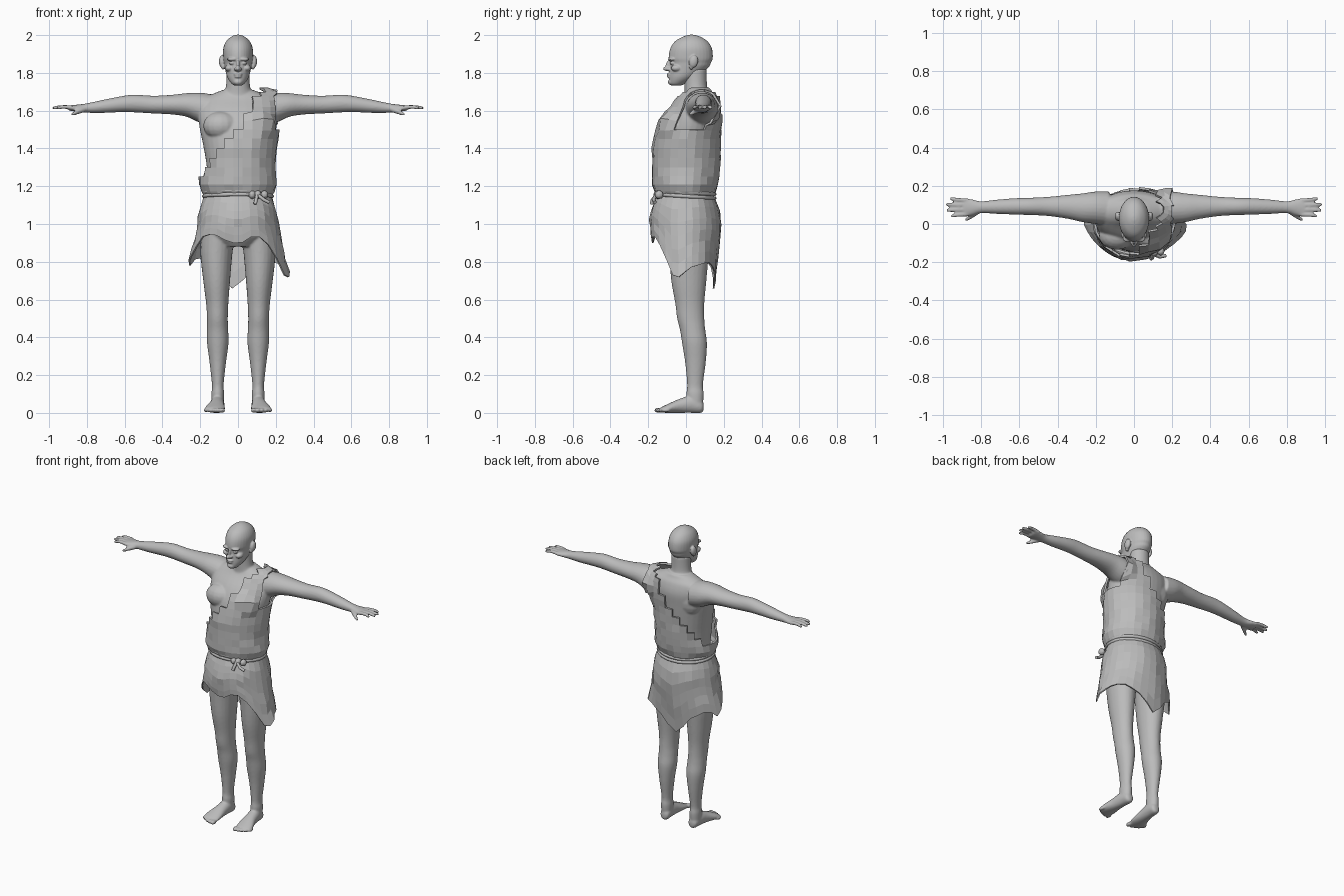
import bpy, bmesh, math, random
from mathutils import Matrix, Vector

random.seed(4)
if "Cube" in bpy.data.objects:
    bpy.data.objects.remove(bpy.data.objects["Cube"])

grey = bpy.data.materials.new("plain grey")
grey.use_nodes = True
grey.diffuse_color = (0.5, 0.5, 0.5, 1)
grey.node_tree.nodes["Principled BSDF"].inputs["Base Color"].default_value = (0.5, 0.5, 0.5, 1)


def spline(stations, steps):
    """Smoothly interpolate cross-sections along a limb."""
    rows = []
    last = len(stations) - 1
    for i in range(last):
        p, a, b, q = (stations[min(max(j, 0), last)] for j in (i - 1, i, i + 1, i + 2))
        for s in range(steps):
            t = s / steps
            rows.append([0.5 * (2 * w + (x - v) * t + (2 * v - 5 * w + 4 * x - y) * t ** 2
                                + (3 * w - v - 3 * x + y) * t ** 3)
                         for v, w, x, y in zip(p, a, b, q)])
    return rows + [list(stations[-1])]


def tube(bm, axis, stations, side=1, n=24, steps=4, cap=True, jitter=0):
    """Loft ellipses; station = position on axis, two centre values, two radii."""
    loops = []
    for t, a, b, ra, rb in spline(stations, steps):
        loop = []
        for k in range(n):
            ang = math.tau * k / n
            wob = 1 + random.uniform(-jitter, jitter)
            u, v = a + ra * wob * math.cos(ang), b + rb * wob * math.sin(ang)
            x, y, z = {"x": (t, u, v), "y": (u, t, v), "z": (u, v, t)}[axis]
            loop.append(bm.verts.new((x * side, y, z)))
        loops.append(loop)
    bridge(bm, loops)
    if cap:
        bm.faces.new(loops[0])
        bm.faces.new(loops[-1])


def bridge(bm, loops):
    for lo, hi in zip(loops, loops[1:]):
        for k in range(len(lo)):
            j = (k + 1) % len(lo)
            bm.faces.new((lo[k], lo[j], hi[j], hi[k]))


def ball(bm, centre, radii, tilt=0):
    m = Matrix.Translation(centre) @ Matrix.Rotation(tilt, 4, "X") @ Matrix.Diagonal((*radii, 1))
    bmesh.ops.create_uvsphere(bm, u_segments=16, v_segments=10, radius=1, matrix=m)


def finish(name, bm, smooth):
    bmesh.ops.recalc_face_normals(bm, faces=bm.faces)
    mesh = bpy.data.meshes.new(name)
    bm.to_mesh(mesh)
    bm.free()
    mesh.polygons.foreach_set("use_smooth", [smooth] * len(mesh.polygons))
    mesh.materials.append(grey)
    ob = bpy.data.objects.new(name, mesh)
    bpy.context.collection.objects.link(ob)
    return ob


def fuse(ob, voxel, rounds):
    """Merge overlapping volumes into one soft skin."""
    mod = ob.modifiers.new("fuse", "REMESH")
    mod.mode, mod.voxel_size, mod.use_smooth_shade = "VOXEL", voxel, True
    mod = ob.modifiers.new("soften", "SMOOTH")
    mod.factor, mod.iterations = 0.5, rounds


# Body: torso, neck, arms, hands, legs, feet
bm = bmesh.new()
tube(bm, "z", [(.88, 0, 0, .1, .09), (.95, 0, 0, .18, .14), (1.05, 0, 0, .185, .15),
               (1.17, 0, 0, .16, .13), (1.3, 0, 0, .165, .145), (1.42, 0, .01, .185, .15),
               (1.52, 0, .025, .205, .145), (1.6, 0, .05, .21, .125), (1.66, 0, .07, .19, .09),
               (1.69, 0, .07, .13, .07), (1.71, 0, .07, .08, .06)], n=32)
tube(bm, "z", [(1.6, 0, .06, .11, .08), (1.68, 0, .06, .082, .068), (1.73, 0, .052, .064, .06),
               (1.82, 0, .05, .06, .06)])
for s in (1, -1):
    ball(bm, (s * .09, -.06, 1.52), (.095, .075, .075))
    ball(bm, (s * .09, .1, 1.55), (.09, .06, .1))
    tube(bm, "x", [(.13, .08, 1.6, .09, .085), (.2, .085, 1.615, .085, .08), (.27, .085, 1.63, .075, .063),
                   (.35, .09, 1.632, .062, .052), (.45, .092, 1.632, .05, .047), (.55, .092, 1.638, .045, .047),
                   (.62, .092, 1.634, .043, .042), (.72, .09, 1.622, .037, .034), (.8, .088, 1.614, .031, .025),
                   (.85, .087, 1.613, .043, .019), (.89, .086, 1.614, .048, .014), (.9, .086, 1.614, .044, .008)], s)
    for k, reach in enumerate((.96, .982, .985, .965)):
        y = .048 + .026 * k
        tip = y + .004 * (k - 1.5)
        tube(bm, "x", [(.87, y, 1.615, .01, .011), (.92, y, 1.62, .011, .011),
                       (reach - .01, tip, 1.615, .009, .009), (reach, tip, 1.613, .004, .004)], s, n=10)
    tube(bm, "x", [(.81, .07, 1.607, .018, .015), (.845, .045, 1.595, .015, .014),
                   (.875, .026, 1.582, .01, .01), (.885, .022, 1.578, .004, .004)], s, n=10)
    tube(bm, "z", [(1, .1, .01, .09, .11), (.85, .114, .015, .085, .105), (.7, .113, .015, .071, .093),
                   (.58, .11, .02, .059, .077), (.5, .109, .025, .055, .072), (.44, .108, .035, .056, .067),
                   (.37, .107, .045, .057, .066), (.27, .107, .05, .044, .055), (.15, .107, .048, .031, .042),
                   (.1, .107, .048, .034, .046), (.04, .107, .05, .032, .04)], s)
    tube(bm, "y", [(.094, .105, .03, .012, .016), (.08, .105, .035, .03, .035), (.03, .108, .046, .036, .046),
                   (-.03, .113, .038, .041, .038), (-.09, .121, .025, .053, .025),
                   (-.13, .124, .016, .052, .015)], s)
    for k in range(5):
        ball(bm, (s * (.083 + .022 * k), -.145 + .004 * k * k * .6, .014),
             (.015 - .0012 * k, .024, .014 - .001 * k))
body = finish("body", bm, True)
fuse(body, .006, 5)

# Head: skull with brow, eyes, nose, lips, chin and ears
bm = bmesh.new()
tube(bm, "z", [(1.733, 0, -.05, .02, .025), (1.745, 0, -.045, .036, .043), (1.78, 0, -.015, .058, .075),
               (1.83, 0, .017, .07, .103), (1.855, 0, .024, .074, .108), (1.88, 0, .025, .078, .117),
               (1.93, 0, .027, .078, .11), (1.968, 0, .028, .062, .085), (1.992, 0, .03, .035, .045),
               (2.002, 0, .03, .01, .012)], n=32)
ball(bm, (0, -.098, 1.822), (.014, .024, .013))
ball(bm, (0, -.088, 1.842), (.009, .02, .03), -.3)
ball(bm, (0, -.088, 1.793), (.023, .014, .007))
ball(bm, (0, -.087, 1.78), (.02, .014, .007))
ball(bm, (0, -.075, 1.752), (.025, .021, .018))
for s in (1, -1):
    ball(bm, (s * .012, -.092, 1.82), (.01, .014, .009))
    ball(bm, (s * .03, -.074, 1.872), (.03, .022, .01))
    ball(bm, (s * .031, -.07, 1.851), (.015, .016, .008))
    ball(bm, (s * .047, -.05, 1.825), (.022, .03, .018))
    ball(bm, (s * .085, .04, 1.86), (.016, .024, .034), -.2)
    ball(bm, (s * .08, .028, 1.835), (.01, .013, .018))
head = finish("head", bm, True)
fuse(head, .004, 3)


def cloth(ob, thickness):
    """Keep the garment outside the body and give it thickness."""
    mod = ob.modifiers.new("fit", "SHRINKWRAP")
    mod.target, mod.wrap_mode, mod.offset = body, "OUTSIDE", .013
    mod = ob.modifiers.new("thick", "SOLIDIFY")
    mod.thickness, mod.offset = thickness, 0


# Tunic: one-shouldered wrap with a ragged diagonal edge and an arm opening
bm = bmesh.new()
tube(bm, "z", [(1.15, 0, -.005, .172, .148), (1.21, 0, -.005, .202, .168), (1.3, 0, 0, .192, .172),
               (1.4, 0, .003, .2, .178), (1.5, 0, .015, .213, .168), (1.58, 0, .04, .22, .15),
               (1.65, 0, .06, .22, .125), (1.695, 0, .07, .2, .1), (1.718, 0, .075, .155, .065),
               (1.722, 0, .075, .09, .02)], n=26, steps=2, cap=False, jitter=.025)
drop = []
for f in bm.faces:
    c = f.calc_center_median()
    above_edge = c.x < -.2 + .69 * (c.z - 1.23)
    arm_hole = c.z > 1.52 and c.x > .195
    if c.z > 1.24 and (above_edge or arm_hole):
        drop.append(f)
bmesh.ops.delete(bm, geom=drop, context="FACES")
tunic = finish("tunic", bm, False)
cloth(tunic, .012)

# Skirt: flared, with the hem height set by direction (degrees, height)
HEM = [(-180, .81), (-160, .86), (-148, .93), (-125, .95), (-100, .9), (-85, .9), (-65, .95), (-45, .88),
       (-20, .7), (10, .77), (45, .8), (70, .76), (97, .655), (120, .77), (150, .83), (168, .78), (180, .81)]


def hem(deg):
    for (a, za), (b, zb) in zip(HEM, HEM[1:]):
        if a <= deg <= b:
            return za + (zb - za) * (deg - a) / (b - a)


bm = bmesh.new()
loops = []
COLS, ROWS = 30, 6
for r in range(ROWS + 1):
    loop = []
    for k in range(COLS):
        deg = -180 + 360 * k / COLS
        z = 1.15 + (hem(deg) - 1.15) * r / ROWS
        rad = math.radians(deg)
        hip = min(1, (1.15 - z) / .14)
        low = max(0, 1 - z)
        wob = 1 + random.uniform(-.025, .025)
        rx = .17 + .038 * math.sin(hip * math.pi / 2) + .23 * low
        ry = .145 + .042 * math.sin(hip * math.pi / 2) - .1 * low
        loop.append(bm.verts.new((rx * wob * math.cos(rad), ry * wob * math.sin(rad) - .004, z)))
    loops.append(loop)
bridge(bm, loops)
skirt = finish("skirt", bm, False)
cloth(skirt, .008)


# Belt: two cords, a knot and its loose ends
def cord(name, points, radius, closed):
    data = bpy.data.curves.new(name, "CURVE")
    data.dimensions, data.bevel_depth, data.bevel_resolution = "3D", radius, 1
    data.use_fill_caps = True
    path = data.splines.new("POLY")
    path.points.add(len(points) - 1)
    for p, co in zip(path.points, points):
        p.co = (*co, 1)
    path.use_cyclic_u = closed
    data.materials.append(grey)
    ob = bpy.data.objects.new(name, data)
    bpy.context.collection.objects.link(ob)


for name, z in (("belt_upper_cord", 1.168), ("belt_lower_cord", 1.147)):
    ring = [Vector((.18 * math.cos(a), .155 * math.sin(a) - .004, z - .01 * math.sin(a)))
            for a in (math.tau * k / 28 for k in range(28))]
    cord(name, ring, .011, True)
bm = bmesh.new()
for x in (.075, .105, .14):
    ball(bm, (x, -.15 + .12 * (x - .075), 1.155), (.019, .022, .022))
finish("belt_knot", bm, False)
cord("belt_end_left", [(.11, -.16, 1.15), (.135, -.172, 1.13), (.165, -.165, 1.115)], .01, False)
cord("belt_end_right", [(.1, -.16, 1.15), (.095, -.178, 1.125), (.09, -.182, 1.105)], .01, False)
